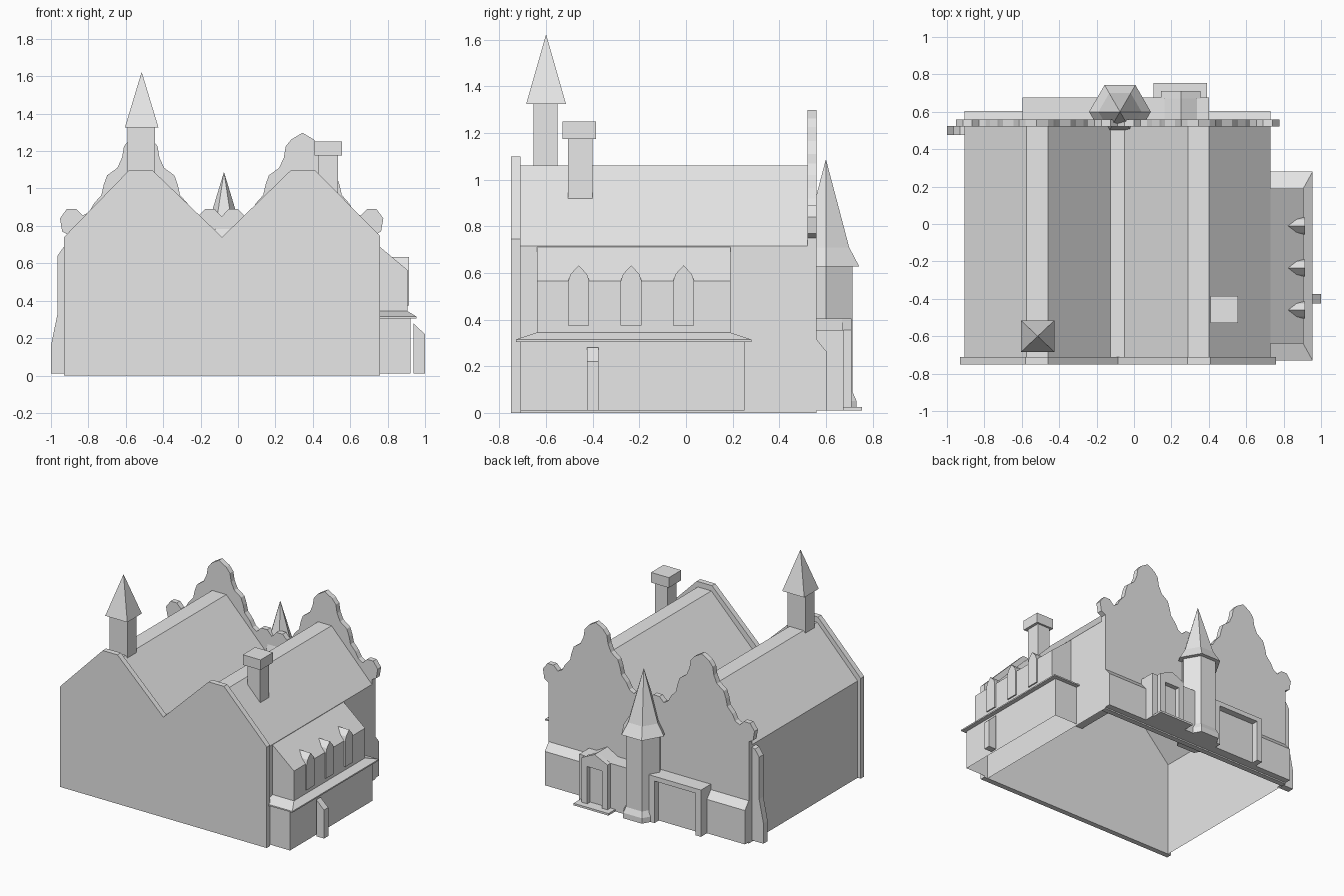
import bpy, bmesh, math

if "Cube" in bpy.data.objects:
    bpy.data.objects.remove(bpy.data.objects["Cube"], do_unlink=True)

stone = bpy.data.materials.new("pale_grey_stone")
stone.use_nodes = True
GREY = (0.8, 0.8, 0.8, 1)
stone.diffuse_color = GREY
stone.node_tree.nodes["Principled BSDF"].inputs["Base Color"].default_value = GREY


def loft(name, loops, open_bottom=False):
    """Skin matching loops of points and cap both ends."""
    bm = bmesh.new()
    rings = [[bm.verts.new(p) for p in loop] for loop in loops]
    n = len(rings[0])
    for a, b in zip(rings, rings[1:]):
        for i in range(n):
            j = (i + 1) % n
            bm.faces.new((a[i], a[j], b[j], b[i]))
    bm.faces.new(rings[0][::-1])
    bm.faces.new(rings[-1])
    bmesh.ops.recalc_face_normals(bm, faces=bm.faces)
    if open_bottom:
        low = [f for f in bm.faces if f.normal.z < -0.9 and f.calc_center_median().z < 0.1]
        bmesh.ops.delete(bm, geom=low, context='FACES_ONLY')
    mesh = bpy.data.meshes.new(name)
    bm.to_mesh(mesh)
    bm.free()
    mesh.materials.append(stone)
    ob = bpy.data.objects.new(name, mesh)
    bpy.context.collection.objects.link(ob)
    return ob


def along_y(name, pts, y0, y1, **kw):
    return loft(name, [[(x, y, z) for x, z in pts] for y in (y0, y1)], **kw)


def along_x(name, pts, x0, x1, **kw):
    return loft(name, [[(x, y, z) for y, z in pts] for x in (x0, x1)], **kw)


def rect(x0, x1, y0, y1, z):
    return [(x0, y0, z), (x1, y0, z), (x1, y1, z), (x0, y1, z)]


def box(name, x0, x1, y0, y1, z0, z1, **kw):
    return loft(name, [rect(x0, x1, y0, y1, z0), rect(x0, x1, y0, y1, z1)], **kw)


def door_frame(name, x0, x1, z0, spring, peak, jamb, head, y0, y1):
    """Front with a door opening; a peak above the spring makes a gable."""
    mid = (x0 + x1) / 2
    pts = [(x0, z0), (x0, spring), (mid, peak), (x1, spring), (x1, z0),
           (x1 - jamb, z0), (x1 - jamb, head), (x0 + jamb, head), (x0 + jamb, z0)]
    return along_y(name, pts, y0, y1)


# Twin-gabled hall, open underneath
along_y("main_hall", [(-0.905, 0), (-0.905, 0.715), (-0.575, 1.06), (-0.46, 1.06),
                      (-0.125, 0.715), (-0.05, 0.715), (0.29, 1.06), (0.40, 1.06),
                      (0.73, 0.715), (0.73, 0)], -0.71, 0.52, open_bottom=True)

# Plain front gable wall
along_y("front_gable_wall", [(-0.93, 0), (-0.93, 0.74), (-0.58, 1.10), (-0.46, 1.10),
                             (-0.085, 0.74), (0.285, 1.10), (0.41, 1.10),
                             (0.76, 0.745), (0.76, 0)], -0.75, -0.71)

# Curved back gable wall, one half gable mirrored four times
half = [(0.06, 1.262), (0.09, 1.225), (0.10, 1.165), (0.125, 1.11), (0.18, 1.07),
        (0.198, 1.02), (0.21, 0.965), (0.25, 0.92), (0.275, 0.875), (0.31, 0.855),
        (0.345, 0.89), (0.395, 0.89)]
MID, GAP = -0.0875, 0.4325
gable = [(-d, z) for d, z in reversed(half)] + [(0, 1.298)] + half
outline = [(-0.905, 0), (-0.905, 0.75), (-0.94, 0.77), (-0.952, 0.84)]
outline += [(MID - GAP + d, z) for d, z in gable] + [(MID, 0.85)]
outline += [(MID + GAP + d, z) for d, z in gable]
outline += [(0.777, 0.84), (0.765, 0.77), (0.73, 0.75), (0.73, 0)]
along_y("back_gable_wall", outline, 0.52, 0.56)

# Corner buttress on the right
along_y("corner_buttress", [(-0.90, 0.01), (-0.90, 0.70), (-0.93, 0.69), (-0.965, 0.64),
                            (-0.965, 0.33), (-1.0, 0.16), (-1.0, 0.01)], 0.475, 0.525)

# Side aisle with sloping cornice and clerestory
box("side_aisle", 0.73, 0.922, -0.71, 0.25, 0.01, 0.31, open_bottom=True)
loft("aisle_cornice", [rect(0.73, 0.955, -0.73, 0.28, 0.305),
                       rect(0.73, 0.955, -0.73, 0.28, 0.315),
                       rect(0.73, 0.905, -0.64, 0.19, 0.345)])
along_y("clerestory", [(0.72, 0.34), (0.72, 0.72), (0.905, 0.565), (0.905, 0.34)], -0.64, 0.19)

# Three arched dormer windows
arch = [(-0.045, 0.375), (-0.045, 0.565), (-0.035, 0.595), (0, 0.633),
        (0.035, 0.595), (0.045, 0.565), (0.045, 0.375)]
for i in range(3):
    c = -0.46 + i * 0.225
    along_x(f"dormer_window_{i + 1}", [(c + y, z) for y, z in arch], 0.80, 0.915)

along_y("aisle_buttress", [(0.937, 0.01), (0.937, 0.28), (1.0, 0.22), (1.0, 0.01)], -0.425, -0.375)

# Chimney
box("chimney_stack", 0.43, 0.535, -0.505, -0.40, 0.91, 1.18)
box("chimney_cap", 0.41, 0.555, -0.53, -0.385, 1.175, 1.25)

# Square bell turret
box("bell_turret", -0.59, -0.445, -0.655, -0.55, 1.0, 1.33)
loft("bell_turret_spire", [rect(-0.605, -0.425, -0.685, -0.515, 1.325),
                           rect(-0.516, -0.514, -0.601, -0.599, 1.62)])

# Low lean-to and entrance blocks along the back
along_x("back_lean_to", [(0.53, 0.01), (0.53, 0.35), (0.56, 0.315), (0.605, 0.26),
                         (0.605, 0.01)], -0.905, 0.73)
box("entrance_back", -0.595, 0.40, 0.55, 0.625, 0.01, 0.355)
door_frame("wide_doorway", -0.595, -0.17, 0.01, 0.355, 0.355, 0.045, 0.32, 0.62, 0.675)
box("entrance_block", -0.075, 0.40, 0.62, 0.675, 0.01, 0.355)

# Gabled porch and its step
along_y("porch_roof", [(0.145, 0.345), (0.25, 0.405), (0.355, 0.345)], 0.55, 0.71)
door_frame("porch_doorway", 0.145, 0.355, 0.01, 0.355, 0.405, 0.045, 0.30, 0.67, 0.71)
box("porch_step", 0.105, 0.39, 0.60, 0.755, 0.01, 0.025)


def hexagon(r, z):
    return [(-0.075 + r * math.cos(k * math.pi / 3), 0.60 + r * math.sin(k * math.pi / 3), z)
            for k in range(6)]


# Six-sided stair turret with flared base and spire
loft("stair_turret", [hexagon(r, z) for r, z in
                      ((0.152, 0.01), (0.152, 0.05), (0.132, 0.09), (0.132, 0.64))])
loft("stair_turret_spire", [hexagon(r, z) for r, z in
                            ((0.165, 0.628), (0.115, 0.71), (0.001, 1.085))])
